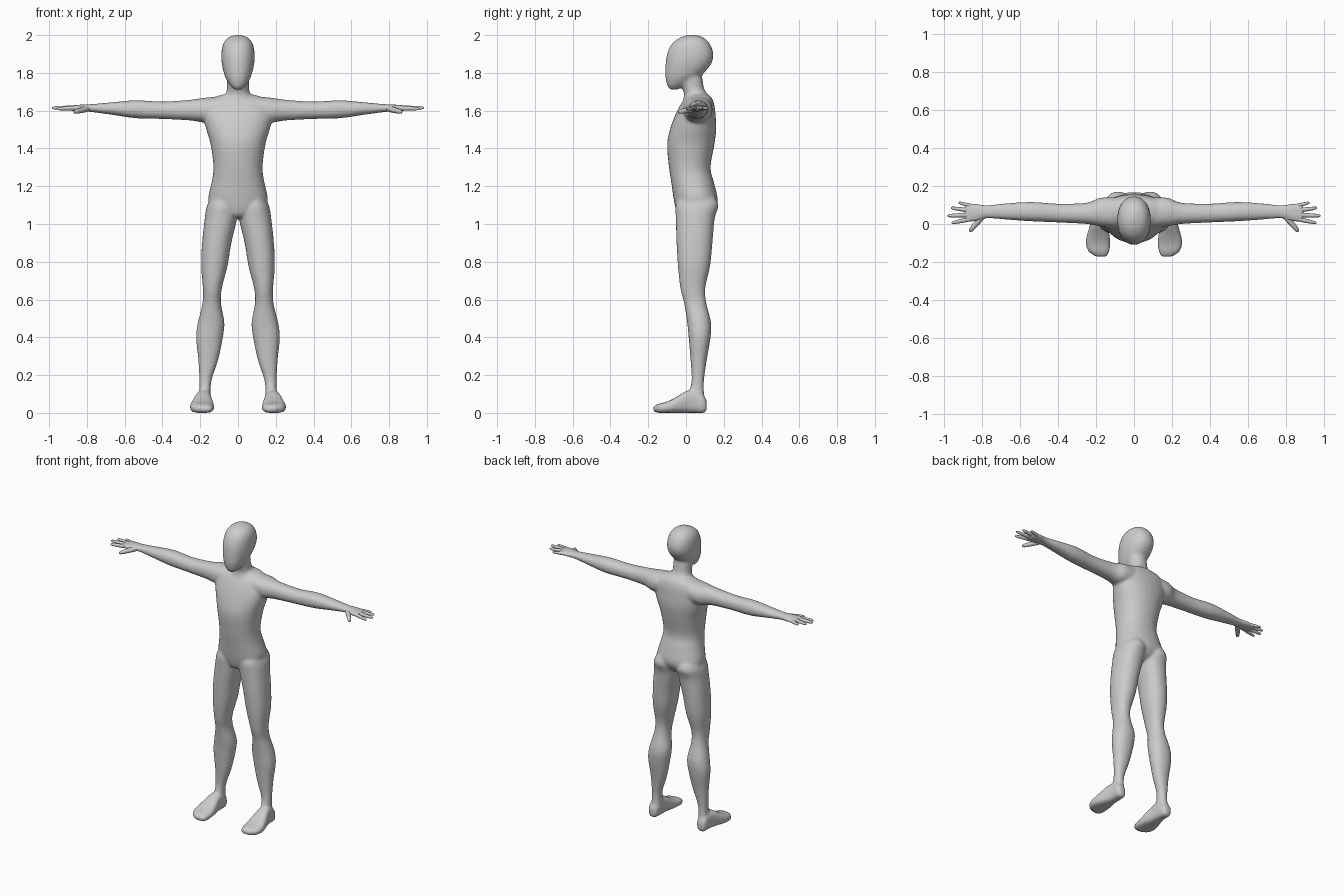
import bpy, bmesh, math
from mathutils import Vector

default_cube = bpy.data.objects.get("Cube")
if default_cube:
    bpy.data.objects.remove(default_cube, do_unlink=True)

# One plain colour for the whole figure
SKIN = (0.6, 0.6, 0.6, 1)
skin = bpy.data.materials.new("plain grey")
skin.use_nodes = True
skin.diffuse_color = SKIN
skin.node_tree.nodes["Principled BSDF"].inputs["Base Color"].default_value = SKIN


def smooth_rows(rows, steps=4):
    """Catmull-Rom interpolation between cross-section rows."""
    rows = [Vector(r) for r in rows]
    padded = [rows[0]] + rows + [rows[-1]]
    result = []
    for a, b, c, d in zip(padded, padded[1:], padded[2:], padded[3:]):
        for i in range(steps):
            t = i / steps
            result.append(b + (c - a) * (t / 2)
                          + (a * 2 - b * 5 + c * 4 - d) * (t * t / 2)
                          + (b * 3 - a - c * 3 + d) * (t ** 3 / 2))
    return result + [rows[-1]]


def loft(bm, rows, axis, side=1, power=2.2, segments=32):
    """Closed skin through rows of (position, low, high, low, high)."""
    rings = []
    for pos, u_low, u_high, v_low, v_high in smooth_rows(rows):
        ring = []
        for k in range(segments):
            angle = math.tau * k / segments
            c, s = math.cos(angle), math.sin(angle)
            u = math.copysign(abs(c) ** (2 / power), c)
            v = math.copysign(abs(s) ** (2 / power), s)
            point = [(u_low + u_high + u * (u_high - u_low)) / 2,
                     (v_low + v_high + v * (v_high - v_low)) / 2]
            point.insert("xyz".index(axis), pos)
            point[0] *= side
            ring.append(bm.verts.new(point))
        rings.append(ring)
    for lower, upper in zip(rings, rings[1:]):
        for k in range(segments):
            n = (k + 1) % segments
            bm.faces.new((lower[k], lower[n], upper[n], upper[k]))
    bm.faces.new(rings[0][::-1])
    bm.faces.new(rings[-1])


def centred(rows):
    """Turn (z, half width, front, back) into full rows."""
    return [(z, -w, w, front, back) for z, w, front, back in rows]


# Central parts: height, half width, front, back
head = centred([
    (1.712, .018, -.085, -.045), (1.735, .042, -.1, 0), (1.77, .064, -.108, .06),
    (1.8, .075, -.11, .095), (1.85, .086, -.108, .135), (1.9, .088, -.1, .145),
    (1.95, .08, -.078, .128), (1.985, .055, -.035, .095), (2.002, .012, .015, .05)])
neck = centred([
    (1.6, .1, -.03, .145), (1.66, .085, -.015, .14), (1.69, .066, -.01, .112),
    (1.72, .058, -.02, .095), (1.78, .058, -.03, .085), (1.82, .05, -.02, .07)])
torso = centred([
    (1.69, .06, .02, .11), (1.67, .13, 0, .135), (1.63, .18, -.03, .15),
    (1.57, .185, -.06, .157), (1.5, .168, -.085, .16), (1.42, .145, -.1, .15),
    (1.3, .13, -.09, .13), (1.22, .14, -.078, .148), (1.13, .158, -.065, .168),
    (1.08, .13, -.055, .15), (1.05, .07, -.045, .12), (1.035, .02, -.03, .08)])

# Left limbs: position along the limb, then the extents of the section
leg = [
    (1.16, .03, .13, -.03, .14), (1.1, .005, .163, -.055, .172),
    (1.03, .005, .176, -.054, .152), (.9, .035, .19, -.05, .14),
    (.78, .055, .195, -.043, .128), (.66, .085, .186, -.03, .102),
    (.58, .09, .188, -.01, .108), (.48, .072, .212, .006, .132),
    (.4, .08, .222, .014, .13), (.28, .105, .21, .024, .11),
    (.18, .138, .205, .03, .096), (.12, .145, .205, .02, .095),
    (.05, .14, .215, .01, .1)]
foot = [
    (.11, .165, .2, .015, .06), (.095, .15, .215, 0, .09), (.05, .143, .218, 0, .12),
    (0, .14, .23, 0, .115), (-.05, .13, .246, 0, .085), (-.1, .126, .255, 0, .06),
    (-.145, .13, .24, 0, .048), (-.173, .145, .2, .008, .035)]
arm = [
    (.1, -.02, .14, 1.54, 1.675), (.18, -.012, .138, 1.537, 1.668),
    (.25, 0, .112, 1.548, 1.658), (.4, .008, .107, 1.556, 1.648),
    (.54, .014, .116, 1.56, 1.655), (.66, .022, .11, 1.577, 1.645),
    (.77, .03, .1, 1.592, 1.635), (.81, .02, .104, 1.595, 1.633),
    (.86, .01, .108, 1.597, 1.63), (.895, .012, .1, 1.602, 1.625)]

# Body: all parts fused into one soft skin
bm = bmesh.new()
for rows in (head, neck, torso):
    loft(bm, rows, "z")
for side in (1, -1):
    loft(bm, leg, "z", side)
    loft(bm, foot, "y", side, power=2.8)
    loft(bm, arm, "x", side)
bmesh.ops.recalc_face_normals(bm, faces=bm.faces)
mesh = bpy.data.meshes.new("body")
bm.to_mesh(mesh)
bm.free()
mesh.materials.append(skin)
body = bpy.data.objects.new("body", mesh)
bpy.context.collection.objects.link(body)
fuse = body.modifiers.new("fuse", "REMESH")
fuse.mode = "VOXEL"
fuse.voxel_size = 0.008
fuse.use_smooth_shade = True
soften = body.modifiers.new("soften", "SMOOTH")
soften.factor = 0.5
soften.iterations = 8

# Fingers and thumbs: tapered tubes from knuckle to tip
digits = {
    "thumb": ((.8, .04, 1.61), (.868, -.04, 1.592), .015),
    "index_finger": ((.87, .025, 1.613), (.963, .005, 1.61), .011),
    "middle_finger": ((.87, .048, 1.615), (.985, .043, 1.615), .0115),
    "ring_finger": ((.87, .072, 1.615), (.966, .085, 1.615), .011),
    "little_finger": ((.85, .093, 1.613), (.925, .113, 1.612), .01)}
for side, label in ((1, "left"), (-1, "right")):
    for name, (base, tip, radius) in digits.items():
        curve = bpy.data.curves.new(f"{label}_{name}", "CURVE")
        curve.dimensions = "3D"
        curve.bevel_depth = radius
        curve.bevel_resolution = 3
        curve.use_fill_caps = True
        curve.materials.append(skin)
        spline = curve.splines.new("POLY")
        taper = ((0, 1.1), (.4, 1), (.75, .85), (.93, .65), (1, .25))
        spline.points.add(len(taper) - 1)
        spline.use_smooth = True
        for point, (t, thickness) in zip(spline.points, taper):
            x, y, z = Vector(base).lerp(Vector(tip), t)
            point.co = (x * side, y, z, 1)
            point.radius = thickness
        bpy.context.collection.objects.link(bpy.data.objects.new(curve.name, curve))
